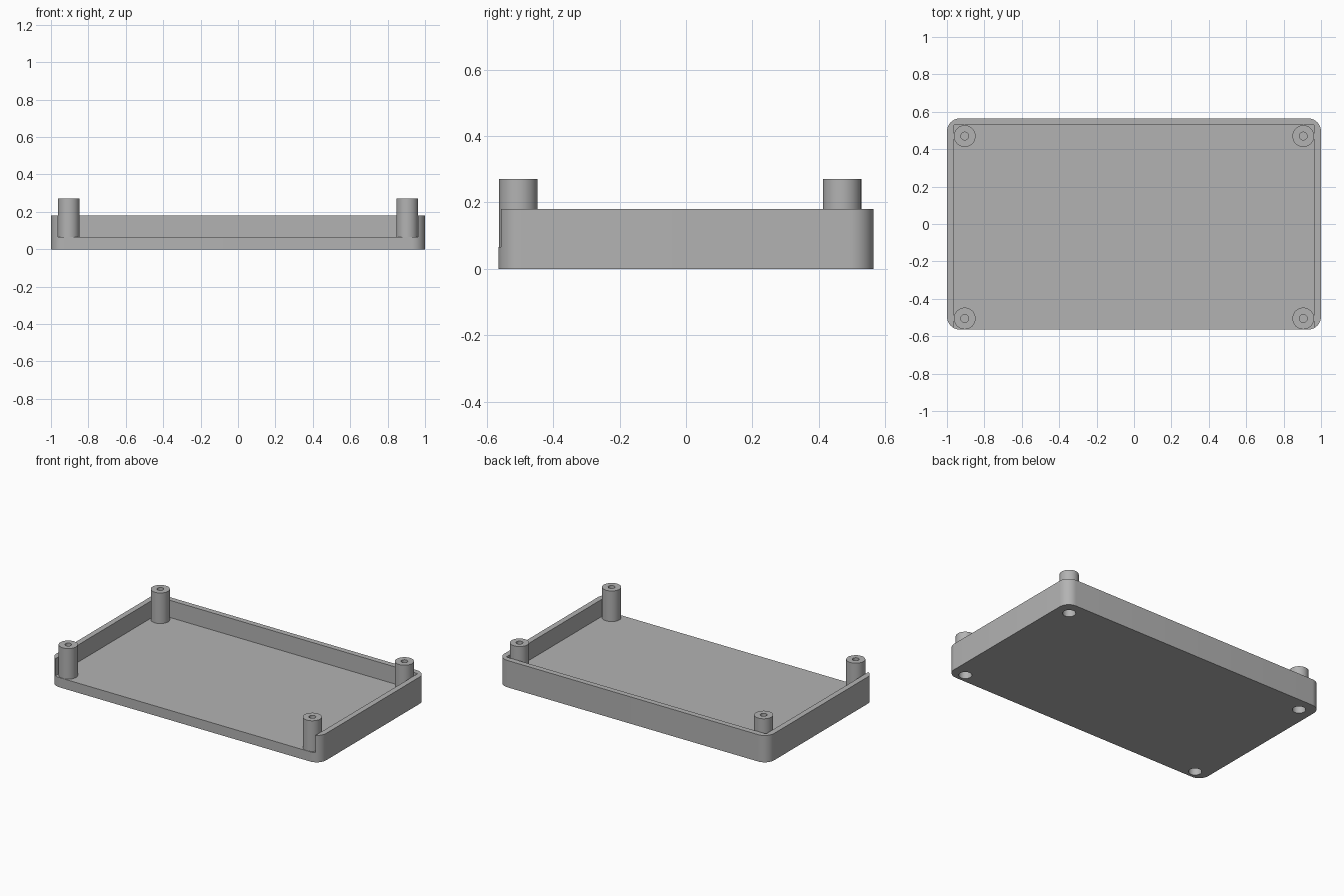
import bpy
import bmesh
import math

default_cube = bpy.data.objects.get("Cube")
if default_cube:
    bpy.data.objects.remove(default_cube, do_unlink=True)

HALF_X, HALF_Y = 1.0, 0.565
FLOOR, RIM, POST_TOP = 0.065, 0.18, 0.27
WALL, CORNER = 0.037, 0.07
POST_X, POST_BACK, POST_FRONT = 0.905, 0.47, -0.505
POST_R, SCREW_R, RECESS_R = 0.058, 0.021, 0.04

grey = bpy.data.materials.new("plain grey")
grey.use_nodes = True
colour = (0.45, 0.45, 0.45, 1.0)
grey.diffuse_color = colour
grey.node_tree.nodes["Principled BSDF"].inputs["Base Color"].default_value = colour


def finish(bm, name):
    mesh = bpy.data.meshes.new(name)
    bm.to_mesh(mesh)
    bm.free()
    obj = bpy.data.objects.new(name, mesh)
    bpy.context.collection.objects.link(obj)
    mesh.materials.append(grey)
    return obj


def box(name, low, high, corner=0.0):
    bm = bmesh.new()
    bmesh.ops.create_cube(bm, size=1)
    for v in bm.verts:
        for i in range(3):
            v.co[i] = high[i] if v.co[i] > 0 else low[i]
    if corner:
        upright = [e for e in bm.edges
                   if abs(e.verts[0].co.z - e.verts[1].co.z) > 0.01]
        bmesh.ops.bevel(bm, geom=upright, offset=corner, segments=10,
                        profile=0.5, affect='EDGES')
    return finish(bm, name)


def cylinder(name, x, y, low, high, radius):
    bm = bmesh.new()
    bmesh.ops.create_cone(bm, cap_ends=True, segments=48, radius1=radius,
                          radius2=radius, depth=high - low)
    bmesh.ops.translate(bm, verts=bm.verts, vec=(x, y, (low + high) / 2))
    return finish(bm, name)


def combine(target, tool, operation):
    """Apply a boolean and discard the tool."""
    tool.hide_render = True
    mod = target.modifiers.new(operation, 'BOOLEAN')
    mod.operation, mod.object, mod.solver = operation, tool, 'EXACT'
    bpy.context.view_layer.objects.active = target
    bpy.ops.object.modifier_apply(modifier=mod.name)
    bpy.data.objects.remove(tool, do_unlink=True)


# Round-cornered tray, with a square pocket left open along the front
tray = box("tray", (-HALF_X, -HALF_Y, 0), (HALF_X, HALF_Y, RIM), CORNER)
pocket = box("pocket_cutter", (WALL - HALF_X, -1, FLOOR),
             (HALF_X - WALL, HALF_Y - WALL, 1))
combine(tray, pocket, 'DIFFERENCE')

# Corner posts, each with a screw hole above and a wider recess below
spots = [(x, y) for x in (-POST_X, POST_X) for y in (POST_FRONT, POST_BACK)]
for x, y in spots:
    combine(tray, cylinder("post", x, y, 0.03, POST_TOP, POST_R), 'UNION')
for x, y in spots:
    combine(tray, cylinder("screw_cutter", x, y, 0.15, 0.4, SCREW_R), 'DIFFERENCE')
    combine(tray, cylinder("recess_cutter", x, y, -0.1, 0.12, RECESS_R), 'DIFFERENCE')

# Smooth the round faces and keep the rims crisp
bpy.ops.object.select_all(action='DESELECT')
tray.select_set(True)
bpy.context.view_layer.objects.active = tray
bpy.ops.object.shade_smooth_by_angle(angle=math.radians(30))
